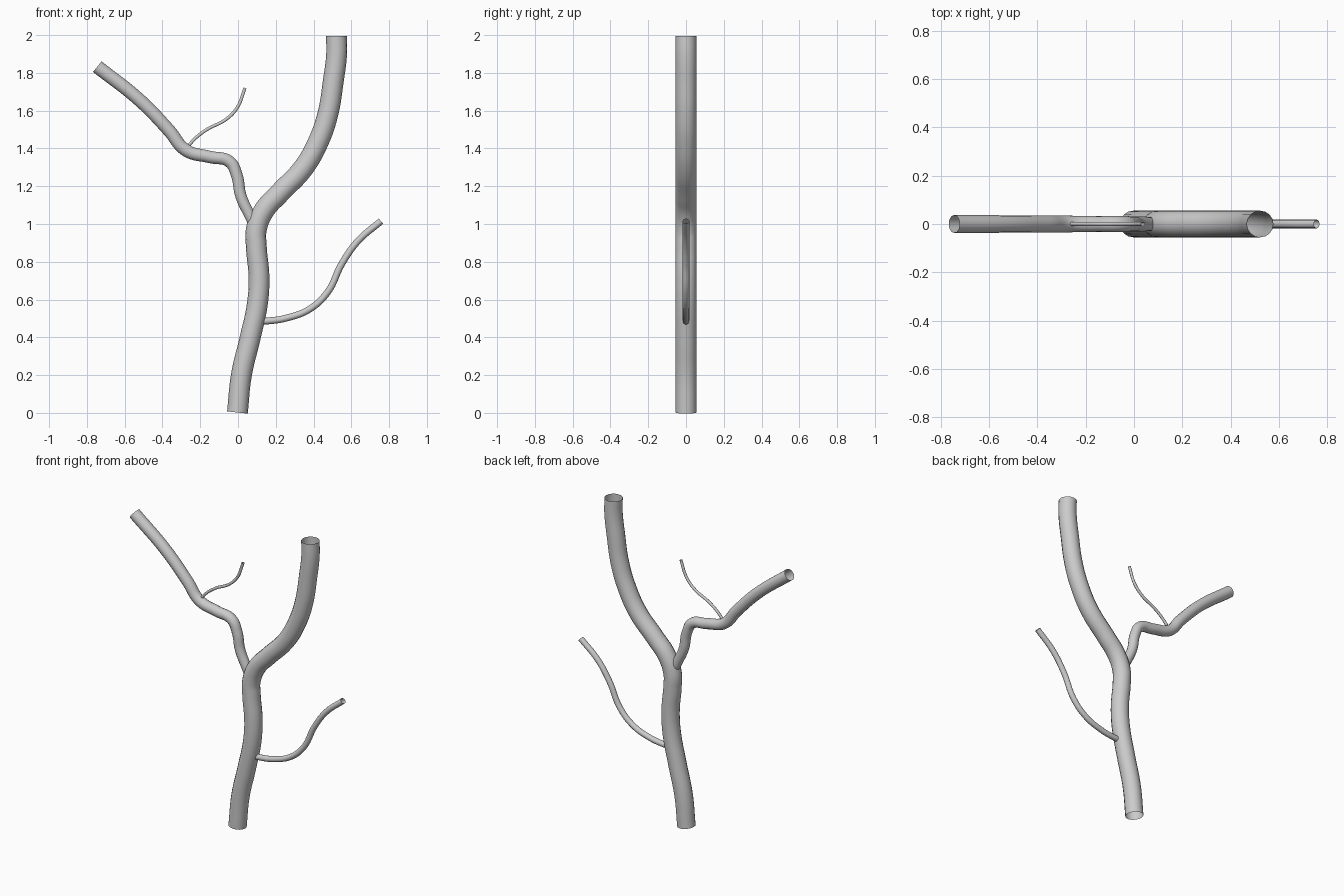
import bpy

if "Cube" in bpy.data.objects:
    bpy.data.objects.remove(bpy.data.objects["Cube"])


def limb(name, pts, r0, r1, sides_res):
    """Open-ended round tube swept along smooth points (x, z) in the y = 0 plane."""
    cu = bpy.data.curves.new(name, 'CURVE')
    cu.dimensions = '3D'
    cu.bevel_depth = 1.0
    cu.bevel_resolution = sides_res
    cu.resolution_u = 8
    cu.use_fill_caps = False
    sp = cu.splines.new('BEZIER')
    sp.bezier_points.add(len(pts) - 1)
    for i, (bp, (x, z)) in enumerate(zip(sp.bezier_points, pts)):
        bp.co = (x, 0, z)
        bp.handle_left_type = bp.handle_right_type = 'AUTO'
        bp.radius = r0 + (r1 - r0) * i / (len(pts) - 1)
    ob = bpy.data.objects.new(name, cu)
    bpy.context.collection.objects.link(ob)
    # turn the swept curve into a smooth mesh
    bpy.ops.object.select_all(action='DESELECT')
    ob.select_set(True)
    bpy.context.view_layer.objects.active = ob
    bpy.ops.object.convert(target='MESH')
    bpy.ops.object.shade_smooth()
    return bpy.context.object


# main stem, bending right at the fork
limb("trunk", [(-0.003, 0.002), (0.018, 0.2), (0.065, 0.4), (0.103, 0.58), (0.111, 0.72),
               (0.097, 0.88), (0.097, 0.97), (0.137, 1.07), (0.222, 1.165), (0.345, 1.295),
               (0.425, 1.435), (0.475, 1.58), (0.505, 1.76), (0.522, 1.9), (0.521, 1.995)],
     0.055, 0.055, 6)

# upper left branch
limb("left_branch", [(0.095, 0.98), (0.06, 1.05), (0.015, 1.15), (-0.007, 1.26), (-0.045, 1.33),
                     (-0.15, 1.355), (-0.275, 1.39), (-0.365, 1.495), (-0.52, 1.655),
                     (-0.745, 1.833)],
     0.029, 0.037, 5)

# lower right branch
limb("right_branch", [(0.1, 0.485), (0.16, 0.487), (0.26, 0.503), (0.38, 0.55), (0.475, 0.64),
                      (0.55, 0.79), (0.635, 0.91), (0.757, 1.015)],
     0.018, 0.018, 4)

# thin twig on the left branch
limb("twig", [(-0.275, 1.395), (-0.235, 1.445), (-0.165, 1.5), (-0.065, 1.553), (-0.005, 1.615),
              (0.037, 1.72)],
     0.009, 0.009, 3)
